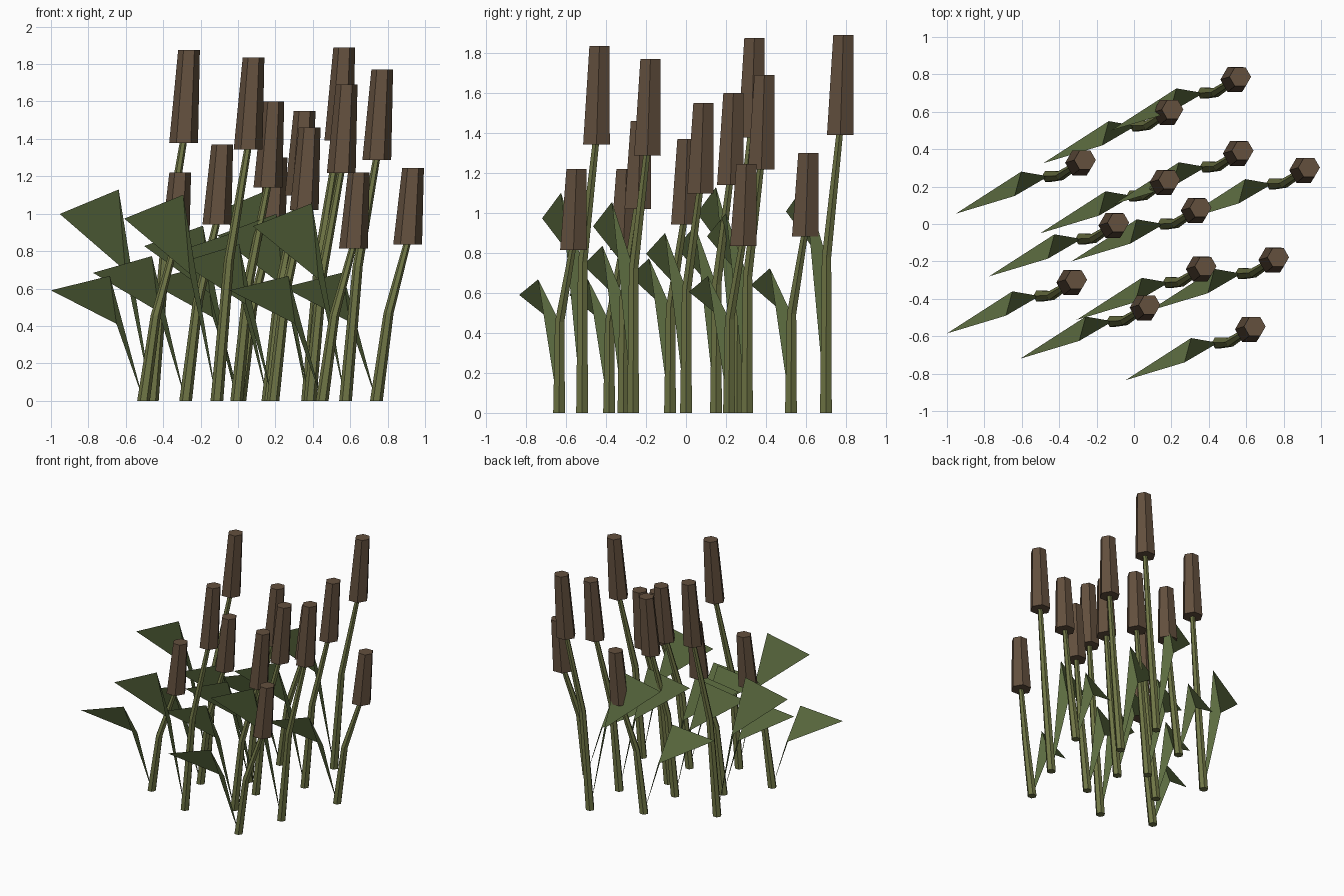
import bpy, math

if "Cube" in bpy.data.objects:
    bpy.data.objects.remove(bpy.data.objects["Cube"])

def material(name, rgb):
    m = bpy.data.materials.new(name)
    m.diffuse_color = (*rgb, 1)
    m.use_nodes = True
    m.node_tree.nodes["Principled BSDF"].inputs["Base Color"].default_value = m.diffuse_color
    return m

BROWN = material("seed_brown", (0.125, 0.08, 0.048))
STEM = material("stem_green", (0.16, 0.18, 0.06))
LEAF = material("leaf_green", (0.115, 0.16, 0.055))

def add_mesh(name, verts, faces, mat, loc):
    me = bpy.data.meshes.new(name)
    me.from_pydata(verts, [], faces)
    me.materials.append(mat)
    ob = bpy.data.objects.new(name, me)
    ob.location = loc
    bpy.context.collection.objects.link(ob)
    return ob

def loft(name, rings, mat, loc, n=6):
    """Capped n-sided tube through (x, y, z, radius) rings."""
    verts = [(x + r * math.cos(2 * math.pi * i / n), y + r * math.sin(2 * math.pi * i / n), z)
             for x, y, z, r in rings for i in range(n)]
    faces = [(k * n + i, k * n + (i + 1) % n, (k + 1) * n + (i + 1) % n, (k + 1) * n + i)
             for k in range(len(rings) - 1) for i in range(n)]
    faces.append(tuple(reversed(range(n))))
    faces.append(tuple(range((len(rings) - 1) * n, len(rings) * n)))
    return add_mesh(name, verts, faces, mat, loc)

# base x, base y, overall height of each reed
REEDS = [
    (0.372, 0.70, 1.89), (0.01, 0.525, 1.30), (-0.458, 0.255, 1.875),
    (0.385, 0.305, 1.69), (0.74, 0.215, 1.245), (-0.007, 0.15, 1.60),
    (0.16, 0.0, 1.55), (-0.28, -0.08, 1.37), (0.187, -0.313, 1.46),
    (0.575, -0.265, 1.77), (-0.505, -0.385, 1.22), (-0.113, -0.52, 1.835),
    (0.45, -0.635, 1.22),
]

for i, (bx, by, top) in enumerate(REEDS, 1):
    loc = (bx, by, 0)
    b = 0.86 * top - 0.235  # underside of the seed head
    # bent, tapering stem
    loft(f"stem_{i}", [(0, 0, 0, 0.034), (0.065, 0.003, 0.56 * b, 0.027),
                       (0.168, 0.07, b + 0.02, 0.019)], STEM, loc)
    # tapered seed head
    loft(f"seed_head_{i}", [(0.167, 0.072, b, 0.077), (0.196, 0.087, top, 0.058)], BROWN, loc)
    # folded leaf: blade rising from the base and drooping tip
    add_mesh(f"leaf_{i}", [(0, 0, 0), (-0.145, 0.025, 0.505 * b), (-0.18, -0.105, 0.82 * b),
                           (-0.495, -0.20, 0.725 * b)],
             [(0, 2, 1), (1, 2, 3)], LEAF, loc)
